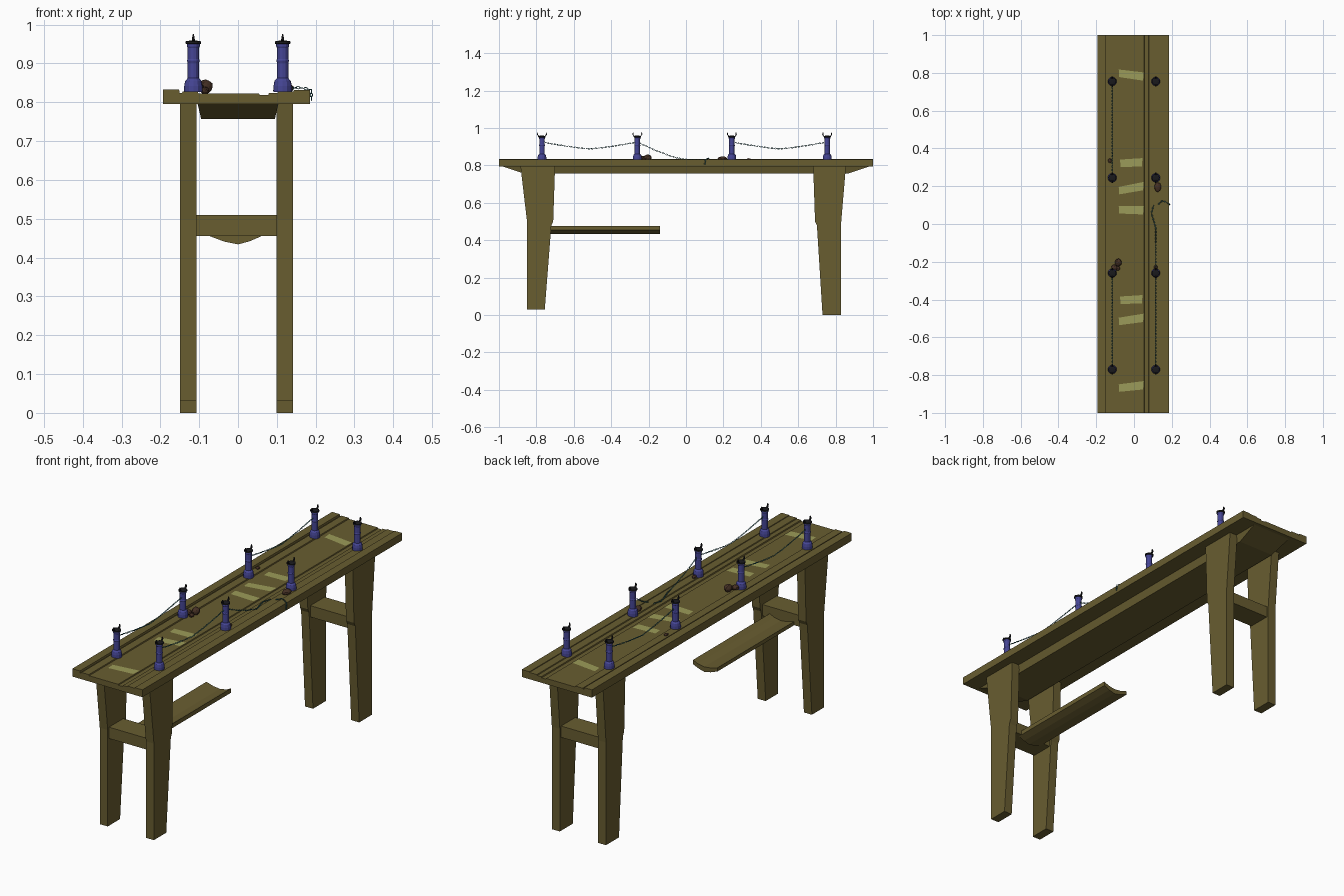
import bpy, bmesh, math, random
from mathutils import Vector, Matrix

if "Cube" in bpy.data.objects:
    bpy.data.objects.remove(bpy.data.objects["Cube"])

random.seed(3)


def material(name, rgb):
    m = bpy.data.materials.new(name)
    m.diffuse_color = (*rgb, 1)
    m.use_nodes = True
    m.node_tree.nodes["Principled BSDF"].inputs["Base Color"].default_value = m.diffuse_color
    return m


WOOD = material("wood", (0.14, 0.11, 0.03))
BLUE = material("blue_paint", (0.06, 0.06, 0.30))
BLACK = material("black_metal", (0.01, 0.01, 0.012))
TEAL = material("teal_chain", (0.02, 0.12, 0.14))
BROWN = material("brown_stone", (0.06, 0.03, 0.018))
GREEN = material("faded_green", (0.33, 0.33, 0.10))


def finish(name, bm, mat, smooth=False):
    bmesh.ops.recalc_face_normals(bm, faces=bm.faces[:])
    me = bpy.data.meshes.new(name)
    bm.to_mesh(me)
    bm.free()
    me.materials.append(mat)
    for p in me.polygons:
        p.use_smooth = smooth
    ob = bpy.data.objects.new(name, me)
    bpy.context.collection.objects.link(ob)
    return ob


def loft(name, rings, mat):
    """Solid through matching closed rings of 3D points."""
    bm = bmesh.new()
    vs = [[bm.verts.new(p) for p in r] for r in rings]
    n = len(rings[0])
    for a, b in zip(vs, vs[1:]):
        for i in range(n):
            j = (i + 1) % n
            bm.faces.new((a[i], a[j], b[j], b[i]))
    bm.faces.new(vs[0])
    bm.faces.new(vs[-1])
    return finish(name, bm, mat)


def along_y(name, prof, y0, y1, mat):
    return loft(name, [[(x, y, z) for x, z in prof] for y in (y0, y1)], mat)


def along_x(name, prof, x0, x1, mat):
    return loft(name, [[(x, y, z) for y, z in prof] for x in (x0, x1)], mat)


def lathe(bm, prof, n, center):
    rings = [[bm.verts.new((center[0] + r * math.cos(2 * math.pi * i / n),
                            center[1] + r * math.sin(2 * math.pi * i / n), z))
              for i in range(n)] for r, z in prof]
    for a, b in zip(rings, rings[1:]):
        for i in range(n):
            j = (i + 1) % n
            bm.faces.new((a[i], a[j], b[j], b[i]))
    bm.faces.new(rings[0])
    bm.faces.new(rings[-1])


# Deck with uneven planks and grooves
deck = [(-.193, .795), (-.193, .833), (-.152, .833), (-.150, .824), (-.144, .824),
        (-.143, .828), (-.104, .828), (-.102, .823), (.054, .823), (.056, .819),
        (.078, .819), (.080, .824), (.102, .824), (.104, .828), (.143, .828),
        (.144, .831), (.185, .831), (.185, .795)]
along_y("deck", deck, -1, 1, WOOD)

# Beam under the deck with slanted ends
loft("under_beam", [[(-w, -l, z), (w, -l, z), (w, l, z), (-w, l, z)]
                    for w, l, z in ((.104, .985, .796), (.095, .87, .757))], WOOD)

# Tapered legs and crossbars
front_leg = [(-.885, .796), (-.85, .5), (-.85, .03), (-.755, .03), (-.72, .48),
             (-.71, .5), (-.70, .796)]
back_leg = [(.855, .796), (.83, .5), (.83, 0), (.73, 0), (.70, .48),
            (.69, .5), (.68, .796)]
for side, x0, x1 in (("left", -.15, -.107), ("right", .099, .142)):
    along_x("front_leg_" + side, front_leg, x0, x1, WOOD)
    along_x("back_leg_" + side, back_leg, x0, x1, WOOD)
for name, y0, y1 in (("front_crossbar", -.84, -.73), ("back_crossbar", .71, .82)):
    along_x(name, [(y0, .455), (y1, .455), (y1, .51), (y0, .51)], -.108, .1, WOOD)

# Broken stretcher, hollowed on top
rail = [(-.072, .473), (-.035, .462), (0, .458), (.035, .464), (.06, .476),
        (.06, .455), (.03, .442), (0, .434), (-.035, .441), (-.072, .455)]
along_y("broken_stretcher", rail, -.75, -.14, WOOD)

# Bollards with black caps and upturned horns
ROWS = (-.77, -.26, .245, .755)
body = [(.0235, .826), (.0235, .842), (.021, .855), (.0145, .862), (.0145, .903),
        (.0158, .905), (.0158, .909), (.0145, .911), (.0145, .940), (.0165, .944),
        (.0165, .950)]
cap = [(.015, .949), (.020, .951), (.020, .957), (.008, .959)]
for x in (-.115, .115):
    for y in ROWS:
        bm = bmesh.new()
        lathe(bm, body, 12, (x, y))
        ob = finish("bollard", bm, BLUE)
        bm = bmesh.new()
        lathe(bm, cap, 12, (x, y))
        finish("bollard_cap", bm, BLACK)
        for s in (-1, 1):
            path = ((.012, .955, .005), (.020, .959, .004), (.024, .966, .003),
                    (.022, .975, .0015))
            loft("cap_horn", [[(x + r * a, y + s * (d + r * b), z + r * b * .3)
                               for a, b in ((-1, -1), (1, -1), (1, 1), (-1, 1))]
                              for d, z, r in path], BLACK)


def chain(name, pts, pitch=.0095):
    """Small interlocked links strung along a polyline."""
    bm = bmesh.new()
    pts = [Vector(p) for p in pts]
    k = 0
    for a, b in zip(pts, pts[1:]):
        d = b - a
        n = max(1, round(d.length / pitch))
        rot = d.to_track_quat('X', 'Z').to_matrix()
        for i in range(n):
            c = a + d * ((i + .5) / n)
            roll = Matrix.Rotation(math.pi / 2 * (k % 2), 3, 'X')
            k += 1
            rings = []
            for u in range(8):
                t = 2 * math.pi * u / 8
                ring = []
                for v in range(4):
                    w = 2 * math.pi * v / 4
                    q = .0011 * math.cos(w)
                    p = Vector(((.006 + q) * math.cos(t), (.003 + q) * math.sin(t),
                                .0011 * math.sin(w)))
                    ring.append(bm.verts.new(c + rot @ (roll @ p)))
                rings.append(ring)
            for u in range(8):
                r, s = rings[u], rings[(u + 1) % 8]
                for v in range(4):
                    bm.faces.new((r[v], r[(v + 1) % 4], s[(v + 1) % 4], s[v]))
    finish(name, bm, TEAL)


def sag(x, y0, y1):
    return [(x, y0 + (y1 - y0) * t / 8, .888 + .037 * abs(t / 4 - 1) ** 1.3)
            for t in range(9)]


# Hanging chains and the snapped one lying on the deck
chain("chain_left_front", sag(-.115, ROWS[0], ROWS[1]))
chain("chain_left_back", sag(-.115, ROWS[2], ROWS[3]))
chain("chain_right_front", sag(.115, ROWS[0], ROWS[1]))
chain("broken_chain", [(.115, -.26, .925), (.115, -.17, .883), (.115, -.09, .853),
                       (.115, -.02, .833), (.1, .03, .83), (.092, .06, .83),
                       (.105, .10, .83)])
chain("broken_chain_end", [(.13, .105, .833), (.15, .123, .838), (.17, .115, .836),
                           (.189, .105, .832), (.189, .10, .806)])

# Rubble lumps
for x, y, z, rx, ry, rz in ((-.083, -.205, .840, .018, .021, .019),
                            (-.105, -.232, .838, .017, .017, .012),
                            (-.085, -.235, .830, .011, .013, .009),
                            (.126, .195, .836, .019, .026, .012),
                            (.115, -.228, .833, .010, .012, .008),
                            (-.128, .335, .832, .010, .012, .006)):
    bm = bmesh.new()
    bmesh.ops.create_icosphere(bm, subdivisions=2, radius=1)
    for v in bm.verts:
        v.co *= random.uniform(.92, 1.06)
        v.co = (x + v.co.x * rx, y + v.co.y * ry, z + v.co.z * rz)
    finish("rubble", bm, BROWN)

# Faded green patches painted across the middle planks
for y, slope, w in ((.79, -.15, .065), (.325, .03, .058), (.19, .17, .065),
                    (.075, -.04, .065), (-.40, .03, .058), (-.505, .13, .065),
                    (-.86, .10, .065)):
    bm = bmesh.new()
    cx = -.013
    ring = ((-w, -.022), (w - .004, -.022), (w, .022), (-w - .003, .018))
    bm.faces.new([bm.verts.new((cx + a, y + b + a * slope, .8245)) for a, b in ring])
    ob = finish("green_patch", bm, GREEN)
    if ob.data.polygons[0].normal.z < 0:
        ob.data.flip_normals()
